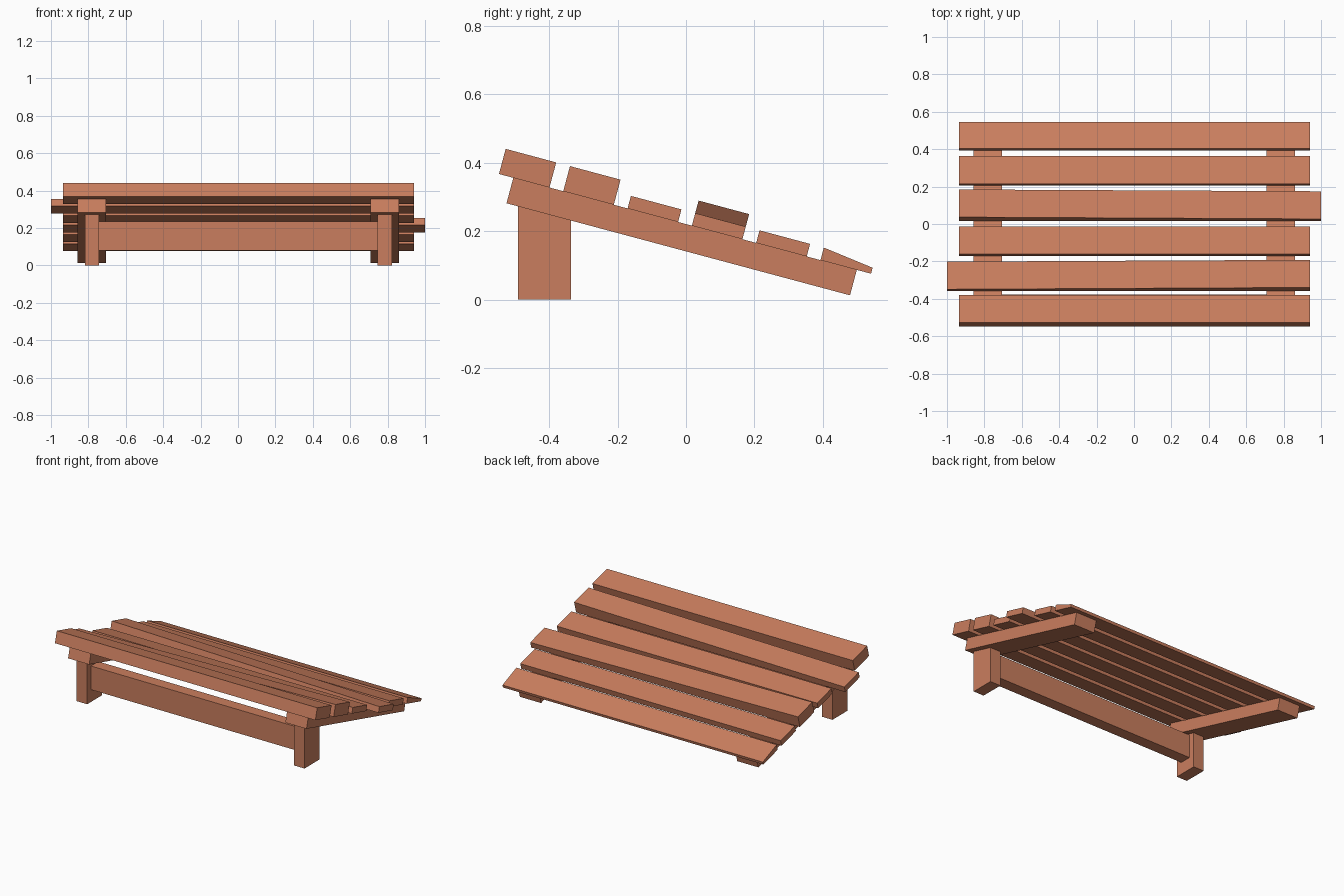
import bpy, bmesh, math

if "Cube" in bpy.data.objects:
    bpy.data.objects.remove(bpy.data.objects["Cube"])

wood = bpy.data.materials.new("terracotta wood")
wood.diffuse_color = (0.59, 0.208, 0.112, 1)
wood.use_nodes = True
wood.node_tree.nodes["Principled BSDF"].inputs["Base Color"].default_value = wood.diffuse_color

A = math.radians(15)
C, S = math.cos(A), math.sin(A)
Y0, Z0 = -0.505, 0.356      # top front corner of the sloping rails


def slope(u, n):
    """Point u along the rail and n above it, as (y, z)."""
    return (Y0 + u * C + n * S, Z0 - u * S + n * C)


def prism(name, x0, x1, left, right=None):
    """Solid between a (y, z) outline at x0 and one at x1."""
    right = right or left
    bm = bmesh.new()
    a = [bm.verts.new((x0, y, z)) for y, z in left]
    b = [bm.verts.new((x1, y, z)) for y, z in right]
    bm.faces.new(a)
    bm.faces.new(b[::-1])
    k = len(a)
    for i in range(k):
        j = (i + 1) % k
        bm.faces.new((a[j], a[i], b[i], b[j]))
    bmesh.ops.recalc_face_normals(bm, faces=bm.faces)
    me = bpy.data.meshes.new(name)
    bm.to_mesh(me)
    bm.free()
    me.materials.append(wood)
    ob = bpy.data.objects.new(name, me)
    bpy.context.collection.objects.link(ob)
    return ob


def board(u0, u1, front, back):
    """Slat outline lying on the rail, with front and back thickness."""
    return [slope(u0, 0), slope(u1, 0), slope(u1, back), slope(u0, front)]


# Sloping rails and front legs, one pair on each side
RAIL_T = 0.077
rail = [slope(0, 0), slope(1.04, 0), slope(1.04, -RAIL_T), slope(0, -RAIL_T)]


def rail_bottom(y):
    yb, zb = slope(0, -RAIL_T)
    return zb - (y - yb) * math.tan(A)


F, B = -0.491, -0.337
leg = [(F, 0), (B, 0), (B, rail_bottom(B)), (F, rail_bottom(F))]
for side, cx in (("left", -0.781), ("right", 0.785)):
    prism(f"{side}_rail", cx - 0.076, cx + 0.076, rail)
    prism(f"{side}_leg", cx - 0.038, cx + 0.038, leg)

# Crossbeam between the legs
prism("crossbeam", -0.743, 0.747,
      [(-0.452, 0.08), (-0.376, 0.08), (-0.376, 0.234), (-0.452, 0.234)])

# Slats: x range, then (front, back) thickness at the left and right ends
T, H = 0.076, 0.038
slats = [
    (-0.936, 0.94, (T, T), (T, T)),
    (-1.0, 0.94, (H, H), (T, T)),
    (-0.936, 0.94, (H, H), (H, H)),
    (-0.936, 1.0, (T, T), (H, H)),
    (-0.936, 0.94, (H, H), (H, H)),
    (-0.936, 0.94, (H, 0.018), (H, 0.018)),
]
for i, (x0, x1, tl, tr) in enumerate(slats):
    u = -0.0435 + i * 0.1947
    prism(f"slat_{i + 1}", x0, x1, board(u, u + 0.153, *tl), board(u, u + 0.153, *tr))
